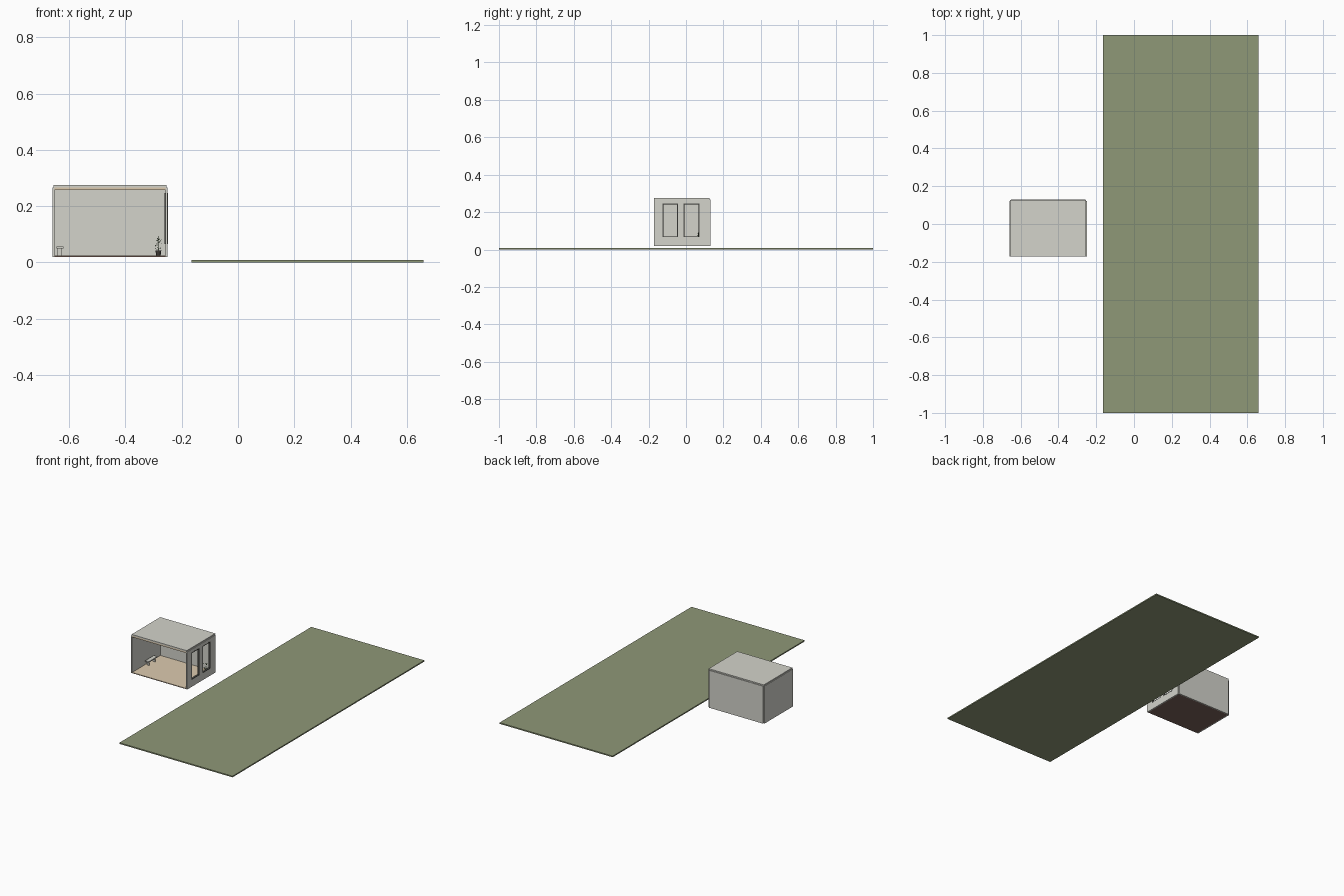
import bpy, bmesh, math, random
from mathutils import Vector, Matrix

cube = bpy.data.objects.get("Cube")
if cube:
    bpy.data.objects.remove(cube, do_unlink=True)


def material(name, rgb):
    """Flat colour given as 0-255 display values, stored linear."""
    lin = [(c / 255 / 12.92 if c < 11 else ((c / 255 + 0.055) / 1.055) ** 2.4) for c in rgb]
    m = bpy.data.materials.new(name)
    m.use_nodes = True
    m.diffuse_color = (*lin, 1)
    m.node_tree.nodes["Principled BSDF"].inputs["Base Color"].default_value = (*lin, 1)
    return m


GRASS = material("grass green", (143, 152, 119))
PLASTER = material("pale grey plaster", (211, 211, 203))
OAK = material("light oak", (221, 203, 175))
BASE = material("dark brown base", (124, 98, 90))
FRAME = material("dark grey frame", (84, 84, 80))
POT = material("charcoal pot", (62, 58, 54))
LEAF = material("leaf green", (62, 88, 50))


def finish(name, bm, mat):
    mesh = bpy.data.meshes.new(name)
    bm.to_mesh(mesh)
    bm.free()
    mesh.materials.append(mat)
    ob = bpy.data.objects.new(name, mesh)
    bpy.context.collection.objects.link(ob)
    return ob


def add_box(bm, x, y, z):
    size = Matrix.Diagonal((x[1] - x[0], y[1] - y[0], z[1] - z[0], 1))
    mid = Vector((sum(x), sum(y), sum(z))) / 2
    bmesh.ops.create_cube(bm, size=1, matrix=Matrix.Translation(mid) @ size)


def boxes(name, mat, *parts):
    bm = bmesh.new()
    for p in parts:
        add_box(bm, *p)
    return finish(name, bm, mat)


# Lawn
boxes("lawn", GRASS, ((-0.165, 0.66), (-1, 1), (0, 0.008)))

# Room shell: slabs set outside an inner box, so the corners stay notched
T = 0.008
X0, X1 = -0.652, -0.258
Y0, Y1 = -0.172, 0.122
Z0, Z1 = 0.02, 0.267
boxes("roof", PLASTER, ((X0 - T / 2, X1 + T / 2), (Y0, Y1 + T / 2), (Z1, Z1 + T)))
boxes("back_wall", PLASTER, ((X0, X1), (Y1, Y1 + T), (Z0, Z1)))
boxes("right_wall", PLASTER, ((X0 - T, X0), (Y0, Y1), (Z0, Z1)))
boxes("ceiling", OAK, ((X0, X1), (Y0, Y1), (Z1 - 0.009, Z1)))
boxes("floor_base", BASE, ((X0, X1), (Y0, Y1), (Z0, Z0 + 0.002)))
boxes("floor", OAK, ((X0, X1), (Y0, Y1), (Z0 + 0.002, Z0 + 0.005)))

# Window wall: a sheet with two openings, thickened
windows = [(-0.126, -0.043), (-0.014, 0.071)]
WZ = (0.066, 0.246)
ys = [Y0, *windows[0], *windows[1], Y1]
zs = [Z0, *WZ, Z1]
bm = bmesh.new()
for i in range(5):
    for j in range(3):
        if j == 1 and i in (1, 3):
            continue
        corners = [(i, j), (i + 1, j), (i + 1, j + 1), (i, j + 1)]
        bm.faces.new([bm.verts.new((X1 + T / 2, ys[a], zs[b])) for a, b in corners])
bmesh.ops.remove_doubles(bm, verts=bm.verts, dist=0.0001)
wall = finish("window_wall", bm, PLASTER)
thick = wall.modifiers.new("thickness", "SOLIDIFY")
thick.thickness = T
thick.offset = 0

# Window frames lining each opening
W = 0.005
FX = (X1 - 0.004, X1 + T + 0.0005)
for n, (a, b) in zip(("front", "back"), windows):
    boxes(n + "_window_frame", FRAME,
          (FX, (a, a + W), WZ), (FX, (b - W, b), WZ),
          (FX, (a + W, b - W), (WZ[0], WZ[0] + W)),
          (FX, (a + W, b - W), (WZ[1] - W, WZ[1])))

# Bench by the solid side wall
FLOOR = Z0 + 0.005
boxes("bench_seat", PLASTER, ((-0.646, -0.62), (-0.045, 0.045), (0.049, 0.056)))
boxes("bench_legs", PLASTER, *[((-0.641, -0.625), (y - 0.003, y + 0.003), (FLOOR, 0.049))
                               for y in (-0.032, 0.032)])

# Potted plant
PX, PY = -0.283, 0.066
bm = bmesh.new()
bmesh.ops.create_cone(bm, cap_ends=True, segments=12, radius1=0.008, radius2=0.0105,
                      depth=0.018, matrix=Matrix.Translation((PX, PY, FLOOR + 0.009)))
pot = finish("plant_pot", bm, POT)
bm = bmesh.new()
bmesh.ops.create_cone(bm, cap_ends=True, segments=6, radius1=0.0012, radius2=0.0008,
                      depth=0.05, matrix=Matrix.Translation((PX, PY, 0.065)))
finish("plant_stem", bm, LEAF)

random.seed(4)
bm = bmesh.new()
for k in range(44):
    z = 0.045 + 0.05 * k / 43
    turn = k * math.radians(137.5)
    reach = random.uniform(0.003, 0.013)
    place = (Matrix.Translation((PX, PY, z)) @ Matrix.Rotation(turn, 4, "Z")
             @ Matrix.Translation((reach, 0, 0))
             @ Matrix.Rotation(random.uniform(-1.1, 0.3), 4, "Y"))
    outline = [(-0.004, 0, 0), (0, -0.002, 0), (0.004, 0, 0), (0, 0.002, 0)]
    bm.faces.new([bm.verts.new(place @ Vector(p)) for p in outline])
finish("plant_leaves", bm, LEAF)
